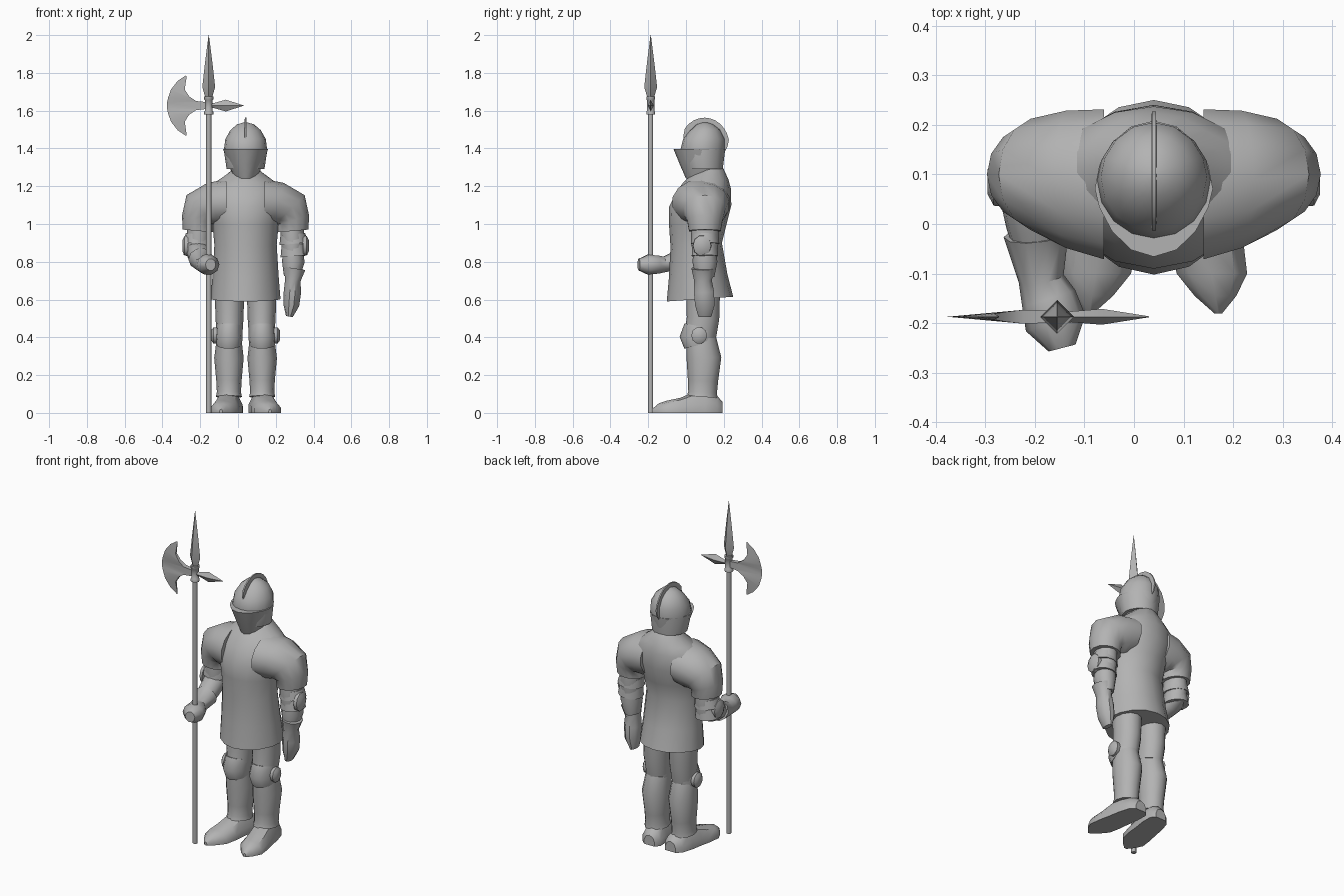
import bpy, bmesh, math
from mathutils import Vector

CX = 0.04            # body centre line
PX, PY = -0.155, -0.187   # pole position

steel = bpy.data.materials.new("grey_steel")
steel.diffuse_color = (0.45, 0.45, 0.45, 1)


def finish(name, bm, angle=40):
    bmesh.ops.remove_doubles(bm, verts=bm.verts, dist=0.0004)
    bmesh.ops.recalc_face_normals(bm, faces=bm.faces)
    me = bpy.data.meshes.new(name)
    bm.to_mesh(me)
    bm.free()
    me.materials.append(steel)
    ob = bpy.data.objects.new(name, me)
    bpy.context.collection.objects.link(ob)
    bpy.ops.object.select_all(action='DESELECT')
    ob.select_set(True)
    bpy.context.view_layer.objects.active = ob
    bpy.ops.object.shade_smooth_by_angle(angle=math.radians(angle))
    return ob


def loft(name, rings, angle=40):
    """Skin a row of closed rings and cap both ends."""
    bm = bmesh.new()
    vs = [[bm.verts.new(p) for p in r] for r in rings]
    n = len(vs[0])
    for a, b in zip(vs, vs[1:]):
        for i in range(n):
            j = (i + 1) % n
            bm.faces.new((a[i], a[j], b[j], b[i]))
    bm.faces.new(vs[0])
    bm.faces.new(vs[-1])
    return finish(name, bm, angle)


def oval(c, u, v, n):
    """Ring around c spanned by the half axes u and v."""
    c, u, v = Vector(c), Vector(u), Vector(v)
    return [c + u * math.cos(2 * math.pi * i / n) + v * math.sin(2 * math.pi * i / n)
            for i in range(n)]


def tube(name, pts, n=12, ref=(1, 0, 0), angle=40):
    """Tube along (x, y, z, radius along ref, other radius) stations."""
    rings = []
    for i, p in enumerate(pts):
        a, b = pts[max(i - 1, 0)], pts[min(i + 1, len(pts) - 1)]
        t = (Vector(b[:3]) - Vector(a[:3])).normalized()
        u = Vector(ref)
        u = (u - t * t.dot(u)).normalized()
        rings.append(oval(p[:3], u * p[3], t.cross(u) * p[4], n))
    return loft(name, rings, angle)


def hoop(hx, yf, yb, zf, zb, n=16, p=1.2):
    """Level body ring with a pointed front ridge; height slopes front to back."""
    yc, out = (yf + yb) / 2, []
    for i in range(n):
        a = 2 * math.pi * i / n
        s = math.sin(a)
        q = p if s < 0 else 1.1
        y = yc + (yb - yf) / 2 * math.copysign(abs(s) ** q, s)
        out.append((CX + hx * math.cos(a), y, zf + (zb - zf) * (y - yf) / (yb - yf)))
    return out


# Breastplate with skirt and collar
loft("torso", [hoop(*r) for r in (
    (.185, -.102, .25, .59, .615), (.175, -.09, .22, .72, .73),
    (.165, -.082, .19, .88, .90), (.175, -.09, .215, 1.0, 1.0),
    (.205, -.09, .24, 1.09, 1.10), (.205, -.05, .237, 1.17, 1.19),
    (.15, -.015, .225, 1.22, 1.235), (.09, .015, .20, 1.25, 1.29),
    (.07, .04, .18, 1.27, 1.31))])

# Helmet: dome, visor and comb
loft("helmet_dome", [hoop(*r, 16, 1.0) for r in (
    (.10, 0, .195, 1.29, 1.29), (.115, -.03, .205, 1.39, 1.39),
    (.107, -.015, .205, 1.45, 1.45), (.08, .02, .18, 1.495, 1.50),
    (.045, .055, .145, 1.527, 1.527), (.01, .09, .11, 1.538, 1.538))], 50)
loft("visor", [hoop(*r, 16, 1.35) for r in (
    (.068, 0.0, .19, 1.24, 1.285), (.097, -.035, .20, 1.32, 1.335),
    (.119, -.066, .208, 1.397, 1.397))])
comb = []
for i in range(15):
    a = math.radians(168 - 13 * i)
    w = min(1, i / 2, (14 - i) / 2)       # taper both ends into the dome
    ca, sa = math.cos(a), math.sin(a)
    ro = (.113 + .019 * w, .12 + .028 * w)
    comb.append([(CX - .006, .098 + .09 * ca, 1.415 + .09 * sa),
                 (CX + .006, .098 + .09 * ca, 1.415 + .09 * sa),
                 (CX + .004, .098 + ro[0] * ca, 1.415 + ro[1] * sa),
                 (CX - .004, .098 + ro[0] * ca, 1.415 + ro[1] * sa)])
loft("helmet_comb", comb)

for s, side in ((-1, "right"), (1, "left")):
    def mx(off):
        return CX + s * off

    def limb(name, pts, n=12):
        return tube(side + "_" + name, [(mx(p[0]),) + p[1:] for p in pts], n)

    # Shoulder guard turning from the chest down over the arm
    rings = []
    for off, y, z, tilt, ry, r in (
            (.10, .08, 1.115, 0, .155, .122), (.17, .09, 1.10, 15, .142, .122),
            (.23, .10, 1.07, 45, .115, .117), (.25, .10, 1.02, 74, .096, .09),
            (.248, .10, .963, 85, .086, .085)):
        t = math.radians(tilt)
        rings.append(oval((mx(off), y, z), (s * r * math.sin(t), 0, r * math.cos(t)),
                          (0, ry, 0), 14))
    loft(side + "_shoulder_guard", rings)

    # Upper arm and elbow guard
    limb("upper_arm", [(.245, .1, 1.0, .06, .07), (.25, .1, .92, .064, .074),
                       (.25, .1, .84, .055, .065)])
    limb("elbow_band_upper", [(.25, .1, .945, .066, .07), (.255, .1, .895, .076, .074)])
    limb("elbow_band_lower", [(.252, .1, .885, .062, .066), (.257, .1, .83, .072, .07)])
    ex = .315
    tube(side + "_elbow_wing", [(mx(ex - .01), .085, .885, .05, .057),
                                (mx(ex + .008), .085, .885, .048, .055),
                                (mx(ex + .02), .085, .885, .025, .03)], 10, (0, 1, 0))

    # Thigh, knee and shin
    limb("thigh", [(.085, .09, .64, .078, .09), (.085, .09, .5, .074, .086),
                   (.085, .075, .41, .068, .085)])
    limb("knee_cap", [(.087, .075, .455, .068, .085), (.088, .062, .40, .073, .096),
                      (.088, .072, .36, .068, .083)])
    tube(side + "_knee_wing", [(mx(.14), .07, .41, .04, .042), (mx(.17), .07, .41, .042, .045),
                               (mx(.182), .07, .41, .025, .028)], 10, (0, 1, 0))
    limb("shin", [(.087, .08, .39, .066, .08), (.088, .095, .29, .078, .092),
                  (.088, .09, .17, .067, .08), (.088, .088, .11, .064, .076),
                  (.088, .086, .085, .069, .081)])

    # Pointed shoe, turned slightly outward, with a flat sole
    shoe = []
    for y, w, h in ((.192, .035, .06), (.165, .06, .09), (.10, .069, .11), (.03, .07, .105),
                    (-.03, .074, .08), (-.10, .071, .065), (-.145, .042, .05), (-.18, .008, .02)):
        x = mx(.085 + .16 * (.1 - y))
        shoe.append([(x + w * a, y, h * b) for a, b in (
            (-1, 0), (-1, .4), (-.65, .85), (0, 1), (.65, .85), (1, .4), (1, 0))])
    loft(side + "_shoe", shoe)

# Hanging left forearm and gauntlet
tube("left_forearm", [(.29, .1, .88, .05, .058), (.293, .1, .80, .06, .066),
                      (.285, .1, .72, .042, .05)])
tube("left_gauntlet", [(.30, .09, .765, .057, .064), (.29, .09, .70, .041, .049),
                       (.288, .095, .64, .046, .056), (.282, .1, .57, .042, .054),
                       (.272, .1, .51, .018, .036)], 10)

# Bent right forearm and gripping gauntlet
tube("right_forearm", [(-.21, .13, .875, .05, .05), (-.212, .07, .85, .062, .06),
                       (-.20, 0, .825, .058, .056), (-.185, -.10, .79, .04, .04)])
tube("right_gauntlet", [(-.197, -.02, .815, .066, .06), (-.187, -.11, .787, .046, .043),
                        (-.172, -.15, .785, .056, .05), (-.158, -.2, .785, .062, .055),
                        (-.145, -.25, .785, .028, .032)], 10)

# Pole weapon: shaft, socket, spike and beak
tube("pole", [(PX, PY, 0, .014, .014), (PX, PY, 1.6, .014, .014)], 10)
tube("socket", [(PX, PY, z, r, r) for z, r in (
    (1.58, .024), (1.595, .024), (1.6, .02), (1.655, .02), (1.66, .024), (1.675, .024))], 10)
tube("spike", [(PX, PY, z, r, r) for z, r in (
    (1.67, .018), (1.725, .034), (1.85, .02), (2.0, .001))], 4, angle=25)
tube("beak", [(PX + d, PY, 1.627, a, b) for d, a, b in (
    (0, .014, .012), (.03, .014, .011), (.09, .031, .016), (.185, .001, .001))],
    4, (0, 0, 1), 25)

# Crescent axe blade, thick at the neck and thin at the edge
half = ((-.275, .16, -.272, .152, .001), (-.32, .13, -.282, .085, .006),
        (-.355, .085, -.258, .048, .010), (-.37, .042, -.222, .024, .014),
        (-.376, .015, -.165, .018, .012))
blade = []
for sz, rows in ((1, half), (-1, half[::-1])):
    for xo, zo, xi, zi, t in rows:
        blade.append([(xo, PY, 1.627 + sz * zo), (xi, PY - t, 1.627 + sz * zi),
                      (xi, PY + t, 1.627 + sz * zi)])
loft("axe_blade", blade)
